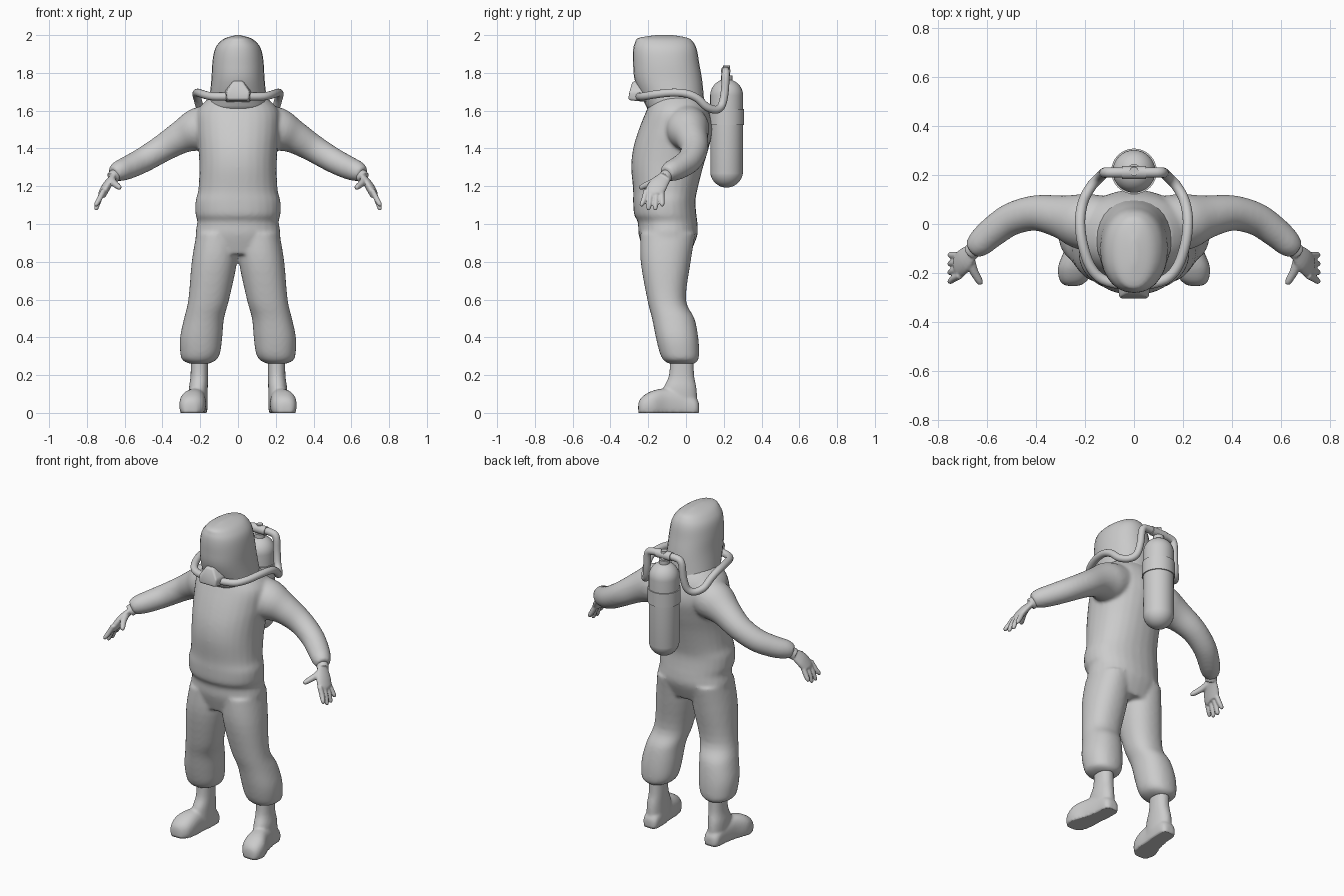
import bpy, bmesh, math
from mathutils import Matrix, Vector

SIDES = (("left", 1), ("right", -1))

cube = bpy.data.objects.get("Cube")
if cube:
    bpy.data.objects.remove(cube, do_unlink=True)

shade = (.6, .6, .6, 1)
grey = bpy.data.materials.new("suit grey")
grey.use_nodes = True
grey.diffuse_color = shade
grey.node_tree.nodes["Principled BSDF"].inputs["Base Color"].default_value = shade


def refine(stations, steps=4):
    """Smooth curve through stations of x, y, z and two radii."""
    points = [Vector(station) for station in stations]
    padded = [points[0]] + points + [points[-1]]
    result = []
    for before, start, end, after in zip(padded, points, points[1:], padded[3:]):
        leave, arrive = (end - before) / 2, (after - start) / 2
        for step in range(steps):
            t = step / steps
            ease = t * t * (3 - 2 * t)
            result.append(start + (end - start) * ease
                          + leave * (t * (1 - t) ** 2) - arrive * (t * t * (1 - t)))
    return result + [points[-1]]


def rounded(value, power):
    return math.copysign(abs(value) ** (2 / power), value)


def loft(bm, stations, across, normal=None, power=2, sides=28):
    """Closed skin of ovals; the first radius runs along the across direction."""
    path = refine(stations)
    across = Vector(across)
    rings = []
    for index, station in enumerate(path):
        centre = station.xyz
        if normal:
            forward = Vector(normal)
        else:
            following = path[min(index + 1, len(path) - 1)]
            forward = (following.xyz - path[max(index - 1, 0)].xyz).normalized()
        across = (across - forward * across.dot(forward)).normalized()
        upward = forward.cross(across)
        ring = []
        for corner in range(sides):
            angle = math.tau * corner / sides
            ring.append(bm.verts.new(
                centre + across * rounded(math.cos(angle), power) * station[3]
                + upward * rounded(math.sin(angle), power) * station[4]))
        rings.append(ring)
    for low, high in zip(rings, rings[1:]):
        for corner in range(sides):
            bm.faces.new((low[corner - 1], low[corner], high[corner], high[corner - 1]))
    bm.faces.new(rings[0])
    bm.faces.new(rings[-1])


def upright(bm, rows, sign=1, power=2.2):
    """Level ovals given as height, x, front, back and half width."""
    loft(bm, [(sign * x, (front + back) / 2, z, width, (back - front) / 2)
              for z, x, front, back, width in rows], (1, 0, 0), (0, 0, 1), power)


def tube(bm, rows, sign, across=(0, 1, 0), flat=1):
    """Round or flattened tube through x, y, z, radius."""
    loft(bm, [(sign * x, y, z, radius, radius * flat) for x, y, z, radius in rows], across)


def cylinder(bm, radius, bottom, top):
    bmesh.ops.create_cone(bm, cap_ends=True, segments=32, radius1=radius, radius2=radius,
                          depth=top - bottom,
                          matrix=Matrix.Translation((0, .215, (bottom + top) / 2)))


def finish(name, bm, voxel=None, passes=0, angle=math.pi):
    """Make the object; a voxel size fuses its volumes into one soft skin."""
    bmesh.ops.recalc_face_normals(bm, faces=bm.faces)
    mesh = bpy.data.meshes.new(name)
    bm.to_mesh(mesh)
    bm.free()
    mesh.materials.append(grey)
    part = bpy.data.objects.new(name, mesh)
    bpy.context.collection.objects.link(part)
    bpy.ops.object.select_all(action="DESELECT")
    part.select_set(True)
    bpy.context.view_layer.objects.active = part
    if voxel:
        fuse = part.modifiers.new("fuse", "REMESH")
        fuse.mode = "VOXEL"
        fuse.voxel_size = voxel
        soften = part.modifiers.new("soften", "SMOOTH")
        soften.iterations = passes
        bpy.ops.object.modifier_apply(modifier=fuse.name)
        bpy.ops.object.modifier_apply(modifier=soften.name)
    bpy.ops.object.shade_smooth_by_angle(angle=angle)
    return part


# Suit: trunk with a jacket hem, bent sleeves and gathered trouser legs
bm = bmesh.new()
upright(bm, [(.84, 0, -.22, .02, .2), (.94, 0, -.25, .06, .225), (1.01, 0, -.255, .06, .215),
             (1.05, 0, -.275, .055, .225), (1.12, 0, -.28, .05, .225), (1.18, 0, -.28, .06, .21),
             (1.3, 0, -.29, .09, .205), (1.4, 0, -.28, .12, .21), (1.5, 0, -.25, .14, .22),
             (1.6, 0, -.21, .12, .215), (1.67, 0, -.18, .08, .15)])
for side, sign in SIDES:
    tube(bm, [(.1, 0, 1.53, .11), (.21, .01, 1.5, .115), (.3, .03, 1.46, .088),
              (.4, .045, 1.4, .073), (.5, .02, 1.34, .067), (.58, -.035, 1.3, .062),
              (.63, -.08, 1.28, .055), (.66, -.105, 1.265, .04)], sign)
    upright(bm, [(.95, .11, -.24, .05, .11), (.8, .125, -.24, .025, .12),
                 (.6, .155, -.205, 0, .108), (.5, .18, -.18, .045, .106),
                 (.4, .195, -.16, .065, .112), (.32, .2, -.14, .07, .106),
                 (.28, .205, -.12, .065, .09), (.26, .205, -.09, .045, .05)], sign)
finish("protective_suit", bm, .01, 8)

# Hood with a straight face and a ridged crown
bm = bmesh.new()
upright(bm, [(1.6, 0, -.2, .1, .16), (1.75, 0, -.268, .087, .142), (1.85, 0, -.28, .07, .136),
             (1.92, 0, -.28, .058, .124), (1.96, 0, -.27, .04, .1), (1.985, 0, -.25, .01, .065),
             (2, 0, -.16, -.07, .01)])
finish("hood", bm)

# Breathing mask: tapered block, narrow at the top
bm = bmesh.new()
half = [(.07, 1.645), (.075, 1.7), (.03, 1.77)]
outline = half + [(-x, z) for x, z in reversed(half)]
back = [bm.verts.new((x, -.2, z)) for x, z in outline]
front = [bm.verts.new((x * .8, -.305 + max(0, z - 1.7) / 3, z * .8 + .34)) for x, z in outline]
bm.faces.new(back)
bm.faces.new(front)
for corner in range(len(outline)):
    bm.faces.new((back[corner - 1], back[corner], front[corner], front[corner - 1]))
bmesh.ops.recalc_face_normals(bm, faces=bm.faces)
bmesh.ops.bevel(bm, geom=bm.edges[:], offset=.012, segments=3, affect="EDGES", profile=.5)
finish("breathing_mask", bm, angle=.7)

# Air tank: a sphere parted at its equator into a capsule
bm = bmesh.new()
bmesh.ops.create_uvsphere(bm, u_segments=32, v_segments=24, radius=.087)
for vert in bm.verts:
    shift = .2 if vert.co.z > -.001 else -.2
    vert.co += Vector((0, .215, 1.48 + shift))
finish("air_tank", bm)

bm = bmesh.new()
cylinder(bm, .093, 1.525, 1.61)
finish("tank_band", bm, angle=.7)

# Valve: collar, stem and a cross pipe feeding both hoses
bm = bmesh.new()
cylinder(bm, .03, 1.74, 1.785)
cylinder(bm, .018, 1.78, 1.84)
tube(bm, [(-.05, .21, 1.81, .026), (.05, .21, 1.81, .026)], 1)
finish("tank_valve", bm, angle=.7)

for side, sign in SIDES:
    # Air hose from the valve round the shoulder to the mask
    bm = bmesh.new()
    path = [(0, .21, 1.81), (.08, .21, 1.81), (.115, .21, 1.79), (.125, .205, 1.7),
            (.14, .19, 1.63), (.17, .16, 1.605), (.2, .11, 1.62), (.215, .06, 1.665),
            (.22, 0, 1.69), (.21, -.08, 1.695), (.18, -.17, 1.685), (.13, -.225, 1.675),
            (.04, -.25, 1.675)]
    tube(bm, [(*point, .021) for point in path], sign)
    finish(side + "_hose", bm)

    # Hand: wrist, flat palm, four fanned fingers and a thumb
    bm = bmesh.new()
    tube(bm, [(.63, -.08, 1.28, .03), (.665, -.115, 1.245, .035)], sign)
    tube(bm, [(.66, -.11, 1.25, .035), (.69, -.145, 1.21, .05), (.715, -.17, 1.165, .05),
              (.72, -.17, 1.15, .04)], sign, flat=.45)
    for finger in range(4):
        spread = finger - 1.5
        root, end = -.17 + spread * .027, -.18 + spread * .036
        tip = 1.07 + spread * spread * .01
        tube(bm, [(.71, root, 1.18, .014), (.735, (root + end) / 2, 1.13, .0145),
                  (.75, end, tip + .012, .012), (.75, end, tip, .006)], sign)
    tube(bm, [(.67, -.14, 1.235, .02), (.655, -.19, 1.215, .018),
              (.63, -.235, 1.195, .014), (.625, -.247, 1.19, .007)], sign, (0, 0, 1))
    finish(side + "_hand", bm, .005, 4)

    # Boot: ankle shaft and a splayed foot, flattened underneath
    bm = bmesh.new()
    upright(bm, [(.31, .205, -.085, .04, .046), (.2, .205, -.09, .043, .046),
                 (.13, .21, -.12, .056, .05), (.05, .21, -.13, .06, .05)], sign)
    foot = [(.07, .21, .025, .05), (.05, .21, .047, .08), (-.02, .213, .052, .12),
            (-.1, .225, .057, .13), (-.17, .24, .069, .12), (-.22, .245, .062, .095),
            (-.245, .25, .042, .07), (-.253, .25, .02, .045)]
    loft(bm, [(sign * x, y, height * .36, width, height * .64) for y, x, width, height in foot],
         (1, 0, 0), (0, 1, 0), 2.4)
    for vert in bm.verts:
        vert.co.z = max(vert.co.z, 0)
    boot = finish(side + "_boot", bm, .008, 5)
    for vert in boot.data.vertices:
        if vert.co.z < .008:
            vert.co.z = 0
